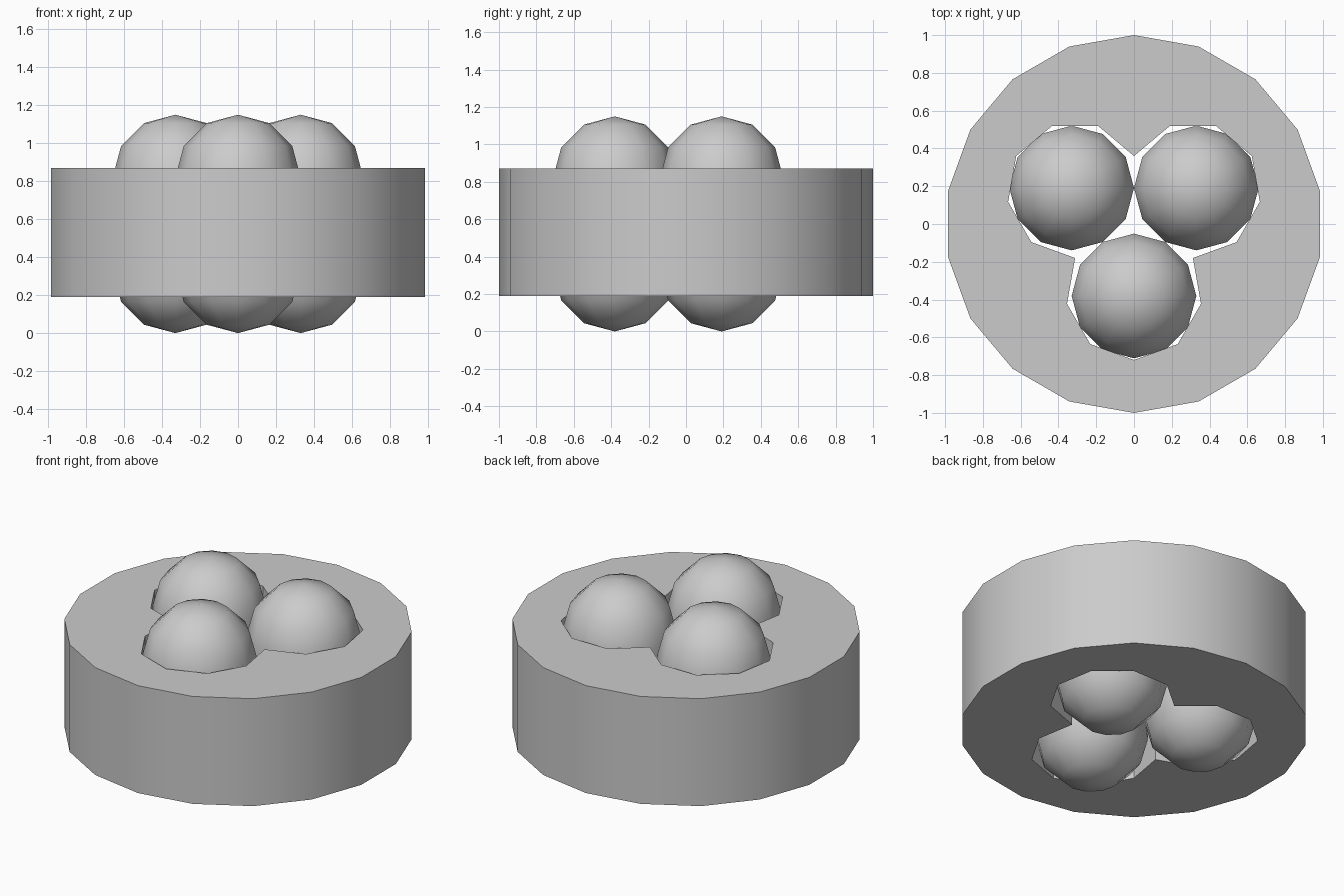
import bpy, bmesh
from math import sin, cos, radians, pi
from mathutils import Vector

if "Cube" in bpy.data.objects:
    bpy.data.objects.remove(bpy.data.objects["Cube"])


def finish(bm, name, angle):
    bmesh.ops.recalc_face_normals(bm, faces=bm.faces)
    mesh = bpy.data.meshes.new(name)
    bm.to_mesh(mesh)
    bm.free()
    ob = bpy.data.objects.new(name, mesh)
    bpy.context.collection.objects.link(ob)
    bpy.ops.object.select_all(action='DESELECT')
    ob.select_set(True)
    bpy.context.view_layer.objects.active = ob
    bpy.ops.object.shade_smooth_by_angle(angle=radians(angle))
    return ob


def polar(r, deg):
    return Vector((r * cos(radians(deg)), r * sin(radians(deg))))


# Housing: 18-sided drum with a three-lobed hole through it
Z0, Z1, HOLE = 0.19, 0.87, 0.36
outer = [polar(1.0, 30 + 20 * i) for i in range(18)]
inner = []
for lobe in (30, 150, 270):
    # each lobe is part of a nine-sided circle, starting at its outermost corner
    for step in (0, 1, 2, 3, -2, -1):
        axis = lobe if step >= 0 else lobe + 120
        inner.append(polar(HOLE, axis) + polar(HOLE, axis + 40 * step))

bm = bmesh.new()
loops = [[bm.verts.new((p.x, p.y, z)) for p in pts]
         for pts, z in ((outer, Z0), (outer, Z1), (inner, Z1), (inner, Z0))]
for k in range(4):
    a, b = loops[k], loops[(k + 1) % 4]
    for i in range(18):
        j = (i + 1) % 18
        bm.faces.new((a[i], a[j], b[j], b[i]))
finish(bm, "housing", 30)

# Three round-ended rods, touching each other
R, TOP = 0.33, 1.15
for n, deg in enumerate((30, 150, 270)):
    bm = bmesh.new()
    profile = [(R * sin(a), R - R * cos(a)) for a in (i * pi / 6 for i in range(4))]
    profile += [(r, TOP - z) for r, z in reversed(profile)]
    vs = [bm.verts.new((r, 0, z)) for r, z in profile]
    es = [bm.edges.new(pair) for pair in zip(vs, vs[1:])]
    bmesh.ops.spin(bm, geom=vs + es, axis=(0, 0, 1), cent=(0, 0, 0),
                   angle=2 * pi, steps=12)
    bmesh.ops.remove_doubles(bm, verts=bm.verts, dist=1e-4)
    rod = finish(bm, f"rod_{n + 1}", 40)
    rod.location = (*polar(0.381, deg), 0)
